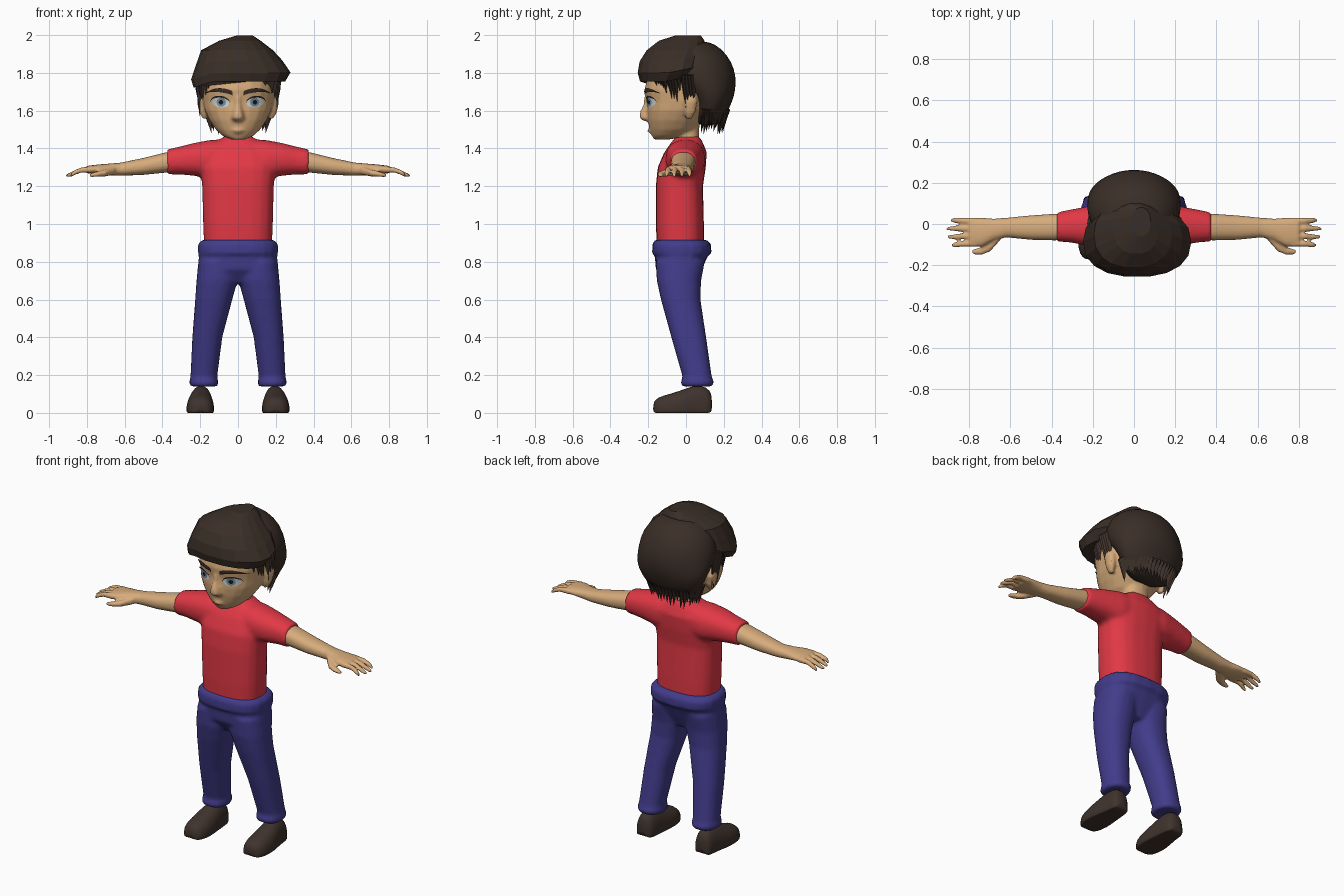
import bpy, bmesh, random
from math import sin, cos, pi, radians, copysign
from mathutils import Vector
from mathutils.bvhtree import BVHTree

random.seed(4)
if "Cube" in bpy.data.objects:
    bpy.data.objects.remove(bpy.data.objects["Cube"])


def material(name, *rgb):
    mat = bpy.data.materials.new(name)
    mat.use_nodes = True
    mat.diffuse_color = (*rgb, 1)
    node = next(n for n in mat.node_tree.nodes if n.type == 'BSDF_PRINCIPLED')
    node.inputs["Base Color"].default_value = (*rgb, 1)
    return mat


SKIN = material("skin", .68, .41, .2)
RED = material("shirt red", .76, .04, .06)
BLUE = material("trouser blue", .055, .045, .26)
HAIR = material("hair brown", .042, .027, .02)
SHOE = material("shoe brown", .05, .033, .026)
WHITE = material("eye white", .6, .64, .66)
IRIS = material("iris grey blue", .16, .27, .33)
BLACK = material("pupil black", .008, .008, .01)
LIP = material("lip tan", .45, .23, .12)


def loft(bm, axis, sections, power=2.3, sides=20):
    """Skin rounded rings; a section is (position, a low, a high, b low, b high)."""
    rings = []
    for pos, a0, a1, b0, b1 in sections:
        ring = []
        for i in range(sides):
            t = 2 * pi * i / sides
            c, s = (copysign(abs(f) ** (2 / power), f) for f in (cos(t), sin(t)))
            a = (a0 + a1) / 2 + c * (a1 - a0) / 2
            b = (b0 + b1) / 2 + s * (b1 - b0) / 2
            co = {'x': (pos, a, b), 'y': (a, pos, b), 'z': (a, b, pos)}[axis]
            ring.append(bm.verts.new(co))
        rings.append(ring)
    for r, q in zip(rings, rings[1:]):
        for i in range(sides):
            j = (i + 1) % sides
            bm.faces.new((r[i], r[j], q[j], q[i]))
    bm.faces.new(rings[0][::-1])
    bm.faces.new(rings[-1])


def sym(*rows):
    """Sections centred on x from (z, half width, y front, y back)."""
    return [(z, -w, w, y0, y1) for z, w, y0, y1 in rows]


def finish(name, bm, mat, mirror=False, voxel=0, smooth=3, subsurf=0, closed=True, shade=True):
    if closed:
        bmesh.ops.recalc_face_normals(bm, faces=bm.faces)
    mesh = bpy.data.meshes.new(name)
    bm.to_mesh(mesh)
    bm.free()
    mesh.materials.append(mat)
    for p in mesh.polygons:
        p.use_smooth = shade
    ob = bpy.data.objects.new(name, mesh)
    bpy.context.scene.collection.objects.link(ob)
    if mirror:
        ob.modifiers.new("mirror", 'MIRROR').use_mirror_merge = False
    if subsurf:
        mod = ob.modifiers.new("round", 'SUBSURF')
        mod.levels = mod.render_levels = subsurf
    if voxel:
        mod = ob.modifiers.new("fuse", 'REMESH')
        mod.mode, mod.voxel_size, mod.use_smooth_shade = 'VOXEL', voxel, True
        mod = ob.modifiers.new("soften", 'SMOOTH')
        mod.factor, mod.iterations = .5, smooth
    return ob


# Shirt: torso fused with sleeves
bm = bmesh.new()
loft(bm, 'z', sym((.88, .18, -.155, .095), (1, .185, -.16, .095), (1.2, .19, -.16, .09),
                  (1.3, .2, -.15, .105), (1.38, .19, -.115, .11), (1.43, .13, -.08, .09),
                  (1.465, .07, -.05, .07)), 2.6)
for s in (1, -1):
    loft(bm, 'x', [(s * x, *r) for x, *r in (
        (.05, -.1, .1, 1.25, 1.45), (.15, -.11, .1, 1.24, 1.445), (.23, -.105, .085, 1.255, 1.43),
        (.31, -.09, .07, 1.262, 1.41), (.375, -.085, .057, 1.262, 1.395))])
finish("shirt", bm, RED, voxel=.012, smooth=5)

# Trousers: hips, waistband and both legs
bm = bmesh.new()
loft(bm, 'z', sym((.685, .12, -.11, .05), (.76, .215, -.16, .085), (.83, .207, -.165, .115),
                  (.845, .212, -.18, .135), (.895, .212, -.178, .133), (.915, .19, -.165, .11)), 2.6)
for s in (1, -1):
    loft(bm, 'z', [(z, s * a, s * b, c, d) for z, a, b, c, d in (
        (.14, .11, .25, -.02, .135), (.16, .103, .26, -.03, .15), (.19, .11, .252, -.018, .137),
        (.4, .083, .242, -.078, .107), (.6, .03, .227, -.133, .077), (.7, .002, .22, -.155, .08),
        (.8, .002, .21, -.16, .1))])
finish("trousers", bm, BLUE, voxel=.011, smooth=4)

# Shoes with flat soles
bm = bmesh.new()
loft(bm, 'y', [(-.175, .16, .235, -.02, .055), (-.15, .135, .265, -.05, .085),
               (-.08, .122, .277, -.07, .102), (0, .13, .268, -.08, .13), (.05, .135, .255, -.08, .148),
               (.11, .14, .25, -.08, .14), (.14, .155, .24, -.05, .1)])
for v in bm.verts:
    v.co.z = max(v.co.z, 0)
finish("shoes", bm, SHOE, mirror=True, subsurf=1)

# Arms with hands
bm = bmesh.new()
loft(bm, 'x', [(.3, -.07, .045, 1.28, 1.38), (.38, -.08, .05, 1.272, 1.38), (.5, -.077, .042, 1.26, 1.35),
               (.62, -.065, .03, 1.255, 1.325), (.68, -.08, .026, 1.258, 1.32),
               (.74, -.11, .03, 1.265, 1.315), (.8, -.11, .03, 1.268, 1.308)])
for k, reach in enumerate((.89, .91, .905, .885)):
    y, tip = .015 - .037 * k, .018 - .04 * k
    loft(bm, 'x', [(.77, y - .016, y + .016, 1.272, 1.305), (.83, y - .014, y + .014, 1.272, 1.3),
                   (.87, tip - .013, tip + .013, 1.257, 1.283), (reach, tip - .008, tip + .008, 1.246, 1.264)],
         sides=10)
loft(bm, 'x', [(.65, -.08, -.03, 1.262, 1.305), (.7, -.135, -.07, 1.252, 1.29),
               (.74, -.15, -.11, 1.25, 1.28), (.785, -.147, -.125, 1.248, 1.266)], sides=10)
finish("arms", bm, SKIN, mirror=True, voxel=.007, smooth=3)

# Head with neck, nose and ears
bm = bmesh.new()
loft(bm, 'z', sym((1.447, .035, -.17, -.09), (1.465, .08, -.18, -.01), (1.5, .118, -.192, .05),
                  (1.55, .152, -.203, .09), (1.6, .176, -.208, .13), (1.65, .187, -.207, .17),
                  (1.71, .196, -.22, .2), (1.8, .19, -.2, .2), (1.88, .15, -.14, .17), (1.93, .08, -.08, .12)))
loft(bm, 'z', sym((1.4, .08, -.05, .07), (1.53, .07, -.05, .07)))
loft(bm, 'z', sym((1.545, .022, -.225, -.15), (1.56, .036, -.246, -.15), (1.585, .03, -.247, -.15),
                  (1.63, .018, -.228, -.15), (1.69, .016, -.218, -.15)), sides=12)
loft(bm, 'z', sym((1.483, .025, -.197, -.15), (1.492, .036, -.206, -.15), (1.503, .025, -.2, -.15)), sides=12)
for s in (1, -1):
    loft(bm, 'z', [(z, s * .165, s * x, a, b) for z, x, a, b in (
        (1.555, .185, .0, .03), (1.59, .205, -.01, .05), (1.65, .218, -.012, .062), (1.685, .21, .0, .05))])
head = finish("head", bm, SKIN, voxel=.01, smooth=4)


# Painted face plates wrapped onto the head
def plate(name, mat, x0, x1, low, high, lift, mirror=True, steps=16, rows=5):
    bm = bmesh.new()
    grid = [[bm.verts.new((x0 + (x1 - x0) * u, -.4, low(u) + (high(u) - low(u)) * j / rows))
             for j in range(rows + 1)] for u in (i / steps for i in range(steps + 1))]
    for p, q in zip(grid, grid[1:]):
        for j in range(rows):
            bm.faces.new((p[j], q[j], q[j + 1], p[j + 1]))
    ob = finish(name, bm, mat, mirror=mirror, closed=False)
    mod = ob.modifiers.new("wrap", 'SHRINKWRAP')
    mod.target, mod.wrap_method, mod.wrap_mode = head, 'PROJECT', 'ABOVE_SURFACE'
    mod.use_project_y, mod.offset = True, lift


def arc(u):
    return max(0, 1 - (2 * u - 1) ** 2) ** .5


def disc(name, mat, x, z, r, lift):
    plate(name, mat, x - r, x + r, lambda u: z - r * arc(u), lambda u: z + r * arc(u), lift)


def lid(u):
    return 1.64 + .008 * u + .029 * arc(u)


plate("eye_whites", WHITE, .043, .137, lambda u: 1.64 + .008 * u - .026 * arc(u), lid, .003)
disc("irises", IRIS, .087, 1.645, .024, .005)
disc("pupils", BLACK, .087, 1.645, .012, .007)
plate("lashes", HAIR, .04, .142, lambda u: lid(u) - .003, lambda u: lid(u) + .007 * arc(u), .008)
plate("eyebrows", HAIR, .028, .165, lambda u: 1.682 + .03 * u ** .7 - .02 * u ** 4,
      lambda u: 1.702 + .035 * u ** .7 - .043 * u ** 3, .007)
plate("mouth_line", LIP, -.04, .04, lambda u: 1.492 - .002 * arc(u), lambda u: 1.492 + .003 * arc(u), .003, False)


# Hair: rounded back volume, swept front cap, loose locks
def lock(bm, root, tip, r):
    root, tip = Vector(root), Vector(tip)
    d = (tip - root).normalized()
    a = d.orthogonal().normalized()
    b = d.cross(a)
    ring = [bm.verts.new(root + r * (a * cos(t) + b * sin(t))) for t in (0, 2 * pi / 3, 4 * pi / 3)]
    end = bm.verts.new(tip)
    bm.faces.new(ring)
    for i in range(3):
        bm.faces.new((ring[i], ring[(i + 1) % 3], end))


bm = bmesh.new()
loft(bm, 'z', sym((1.52, .11, .05, .17), (1.57, .17, .04, .21), (1.65, .215, .03, .248),
                  (1.71, .23, -.03, .264), (1.78, .233, -.12, .268), (1.86, .215, -.12, .245),
                  (1.93, .16, -.08, .19), (1.97, .08, -.03, .12)), 2)
finish("hair_back", bm, HAIR, subsurf=1)

bm = bmesh.new()
loft(bm, 'z', [(1.755, -.235, .25, -.245, .03), (1.8, -.248, .278, -.258, .085), (1.86, -.225, .235, -.248, .1),
               (1.92, -.195, .185, -.21, .105), (1.97, -.1, .12, -.145, .1), (1.997, -.01, .08, -.06, .08)],
     sides=18)
for v in bm.verts:
    if v.co.z < 1.9:
        v.co.z += .2 * max(0, v.co.y + .1) - .35 * max(0, -.14 - v.co.x)
tree = BVHTree.FromBMesh(bm)
finish("hair_front", bm, HAIR, shade=False)

bm = bmesh.new()
for s in (1, -1):
    # temples and sideburns
    for i in range(15):
        a = radians(-8 + 4 * i)
        p = Vector((s * .212 * cos(a), -.222 * sin(a), 1.79))
        drop = random.uniform(.17, .23) if i < 4 else random.uniform(.05, .15)
        lock(bm, p, (p.x * (.96 if i < 4 else 1.0), p.y + .015, p.z - drop), .024)
# nape
for i in range(26):
    a = radians(-12 + 204 * i / 25)
    p = Vector((.17 * cos(a), .115 + .095 * sin(a), 1.61))
    lock(bm, p, (p.x * .85, p.y - .015, random.uniform(1.47, 1.53)), .026)
# small tufts on the crown and fringe
for i in range(70):
    near, normal, _, _ = tree.find_nearest(Vector((random.uniform(-.25, .08), random.uniform(-.3, 0),
                                                   random.uniform(1.84, 2.0))))
    side = normal.cross(Vector((random.uniform(-1, 1), random.uniform(-1, 1), random.uniform(-1, 1)))).normalized()
    tip = near + side * random.uniform(.03, .06) + normal * .008
    tip.z = min(tip.z, 2)
    lock(bm, near, tip, .006)
finish("hair_locks", bm, HAIR, shade=False)
